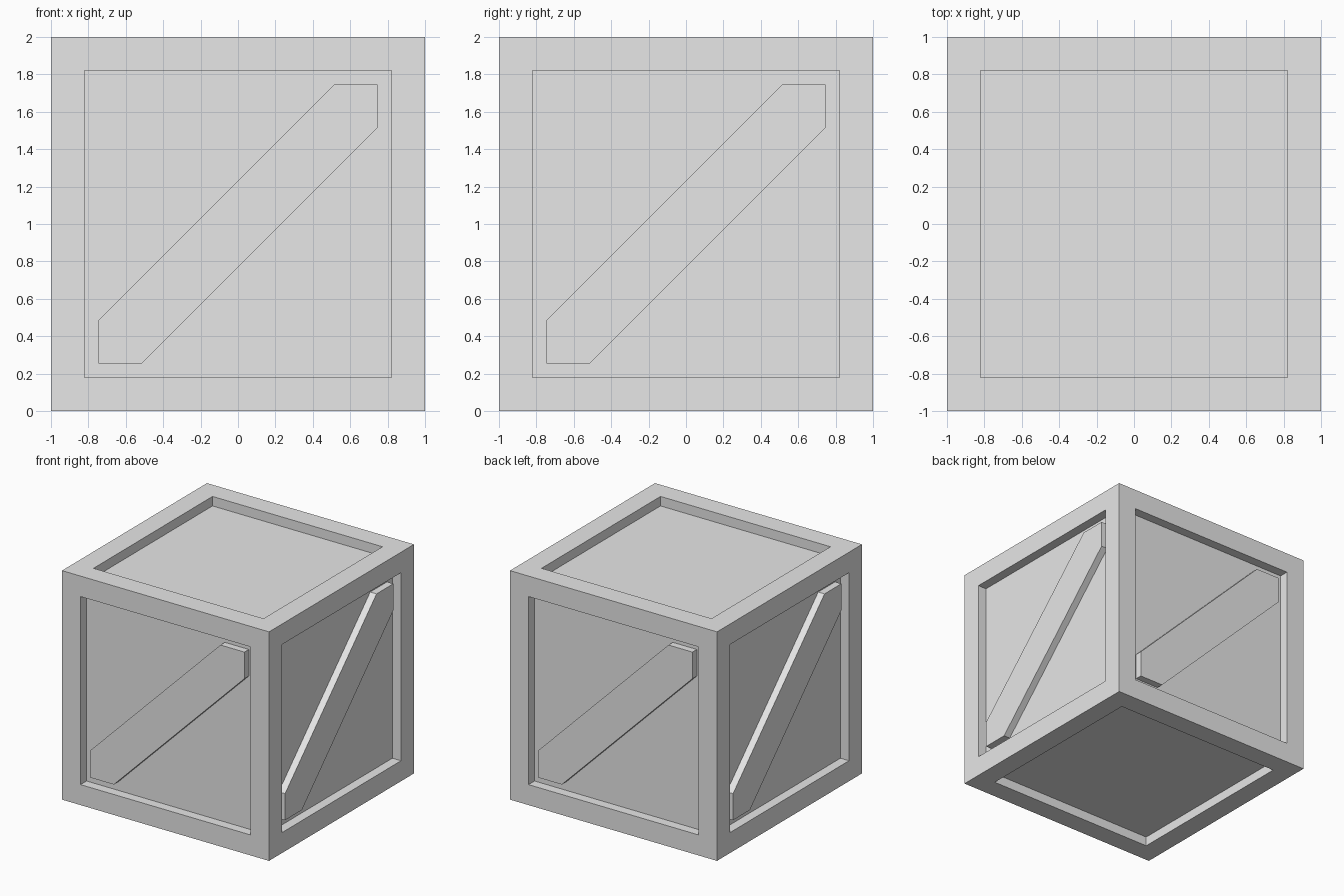
import bpy
import bmesh
from math import pi
from mathutils import Matrix, Vector

HALF = 1.0            # half the crate's side
OPEN = 0.747          # half the width of each recessed opening
RECESS = 0.083        # depth of the panels
BRACE_DEPTH = 0.022   # how far the braces sit behind the frame
BRACE_CUT = 0.232     # horizontal half-width of a brace

if "Cube" in bpy.data.objects:
    bpy.data.objects.remove(bpy.data.objects["Cube"], do_unlink=True)

# Single plain grey
grey = bpy.data.materials.new("plain_grey")
grey.use_nodes = True
colour = (0.8, 0.8, 0.8, 1)
grey.diffuse_color = colour
grey.node_tree.nodes["Principled BSDF"].inputs["Base Color"].default_value = colour


def finish(bm, name):
    bmesh.ops.recalc_face_normals(bm, faces=bm.faces)
    mesh = bpy.data.meshes.new(name)
    bm.to_mesh(mesh)
    bm.free()
    mesh.materials.append(grey)
    obj = bpy.data.objects.new(name, mesh)
    bpy.context.collection.objects.link(obj)
    return obj


# Crate body: a cube with a recessed panel in every side
bm = bmesh.new()
bmesh.ops.create_cube(bm, size=2 * HALF, matrix=Matrix.Translation((0, 0, HALF)))
sides = list(bm.faces)
bmesh.ops.inset_individual(bm, faces=sides, thickness=HALF - OPEN)
for face in sides:
    inward = -face.normal * RECESS
    ring = bmesh.ops.extrude_discrete_faces(bm, faces=[face])["faces"]
    bmesh.ops.translate(bm, verts=ring[0].verts, vec=inward)
finish(bm, "crate_body")


# Diagonal braces: a band clipped to the opening, on the four upright sides
def brace(name, turn):
    c = OPEN - 2 * BRACE_CUT + BRACE_CUT
    outline = [(-OPEN, -OPEN), (-c, -OPEN), (OPEN, c),
               (OPEN, OPEN), (c, OPEN), (-OPEN, -c)]
    bm = bmesh.new()
    verts = [bm.verts.new((x, -HALF + BRACE_DEPTH, z + HALF)) for x, z in outline]
    front = bm.faces.new(verts)
    back = bmesh.ops.extrude_face_region(bm, geom=[front], use_keep_orig=True)["geom"]
    bmesh.ops.translate(bm, verts=[v for v in back if isinstance(v, bmesh.types.BMVert)],
                        vec=Vector((0, RECESS - BRACE_DEPTH, 0)))
    bmesh.ops.rotate(bm, verts=bm.verts, cent=(0, 0, 0), matrix=Matrix.Rotation(turn, 3, "Z"))
    finish(bm, name)


for i, side in enumerate(("front", "left", "back", "right")):
    brace(side + "_brace", i * pi / 2)
